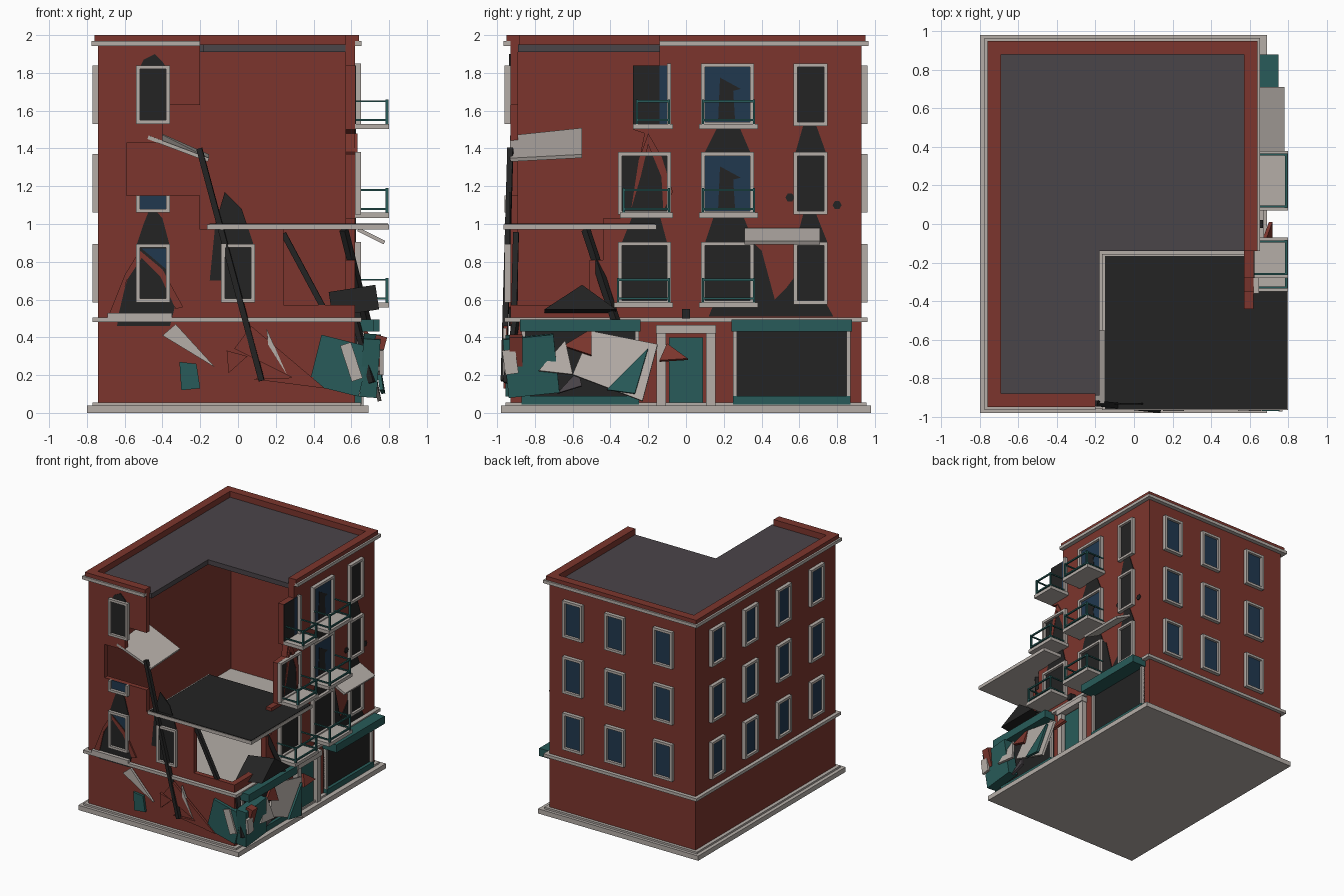
import bpy, bmesh, math
from mathutils import Vector, Matrix

def material(name, rgb):
    m = bpy.data.materials.new(name)
    m.diffuse_color = (*rgb, 1)
    return m

RED = material("brick_red", (0.20, 0.036, 0.026))
WHITE = material("stone_white", (0.46, 0.42, 0.39))
TEAL = material("shop_teal", (0.021, 0.105, 0.10))
BLACK = material("charred_black", (0.017, 0.017, 0.017))
BLUE = material("glass_blue", (0.015, 0.04, 0.078))
GREY = material("roof_grey", (0.068, 0.058, 0.066))

def prism(name, bottom, top, mat):
    """Solid between two matching outlines."""
    bm = bmesh.new()
    a = [bm.verts.new(p) for p in bottom]
    b = [bm.verts.new(p) for p in top]
    n = len(a)
    bm.faces.new(a)
    bm.faces.new(b[::-1])
    for i in range(n):
        bm.faces.new((a[i], b[i], b[(i + 1) % n], a[(i + 1) % n]))
    bmesh.ops.recalc_face_normals(bm, faces=bm.faces[:])
    me = bpy.data.meshes.new(name)
    bm.to_mesh(me)
    bm.free()
    me.materials.append(mat)
    ob = bpy.data.objects.new(name, me)
    bpy.context.collection.objects.link(ob)
    return ob

def slab(name, pts, z0, z1, mat):
    return prism(name, [(x, y, z0) for x, y in pts], [(x, y, z1) for x, y in pts], mat)

def box(name, x0, x1, y0, y1, z0, z1, mat):
    return slab(name, [(x0, y0), (x1, y0), (x1, y1), (x0, y1)], z0, z1, mat)

SIDE = {"front": lambda u, z, d: (u, -0.93 - d, z), "back": lambda u, z, d: (u, 0.93 + d, z),
        "left": lambda u, z, d: (-0.74 - d, u, z), "right": lambda u, z, d: (0.62 + d, u, z)}

def panel(name, side, pts, d0, d1, mat):
    """Outline on a facade, between two distances outward from it."""
    f = SIDE[side]
    return prism(name, [f(u, z, d0) for u, z in pts], [f(u, z, d1) for u, z in pts], mat)

def rect(name, side, u0, u1, z0, z1, d0, d1, mat):
    return panel(name, side, [(u0, z0), (u1, z0), (u1, z1), (u0, z1)], d0, d1, mat)

def shard(name, pts, mat, t=0.012):
    p = [Vector(q) for q in pts]
    n = (p[1] - p[0]).cross(p[2] - p[0]).normalized() * t
    return prism(name, p, [q + n for q in p], mat)

def beam(name, a, b, w, mat):
    a, b = Vector(a), Vector(b)
    q = (b - a).to_track_quat('Z', 'Y')
    c = [q @ Vector((sx * w / 2, sy * w / 2, 0)) for sx, sy in ((-1, -1), (1, -1), (1, 1), (-1, 1))]
    return prism(name, [a + k for k in c], [b + k for k in c], mat)

def tilted_box(name, loc, size, rot, mat):
    ob = box(name, *[s * v / 2 for v in size for s in (-1, 1)], mat)
    ob.location = loc
    ob.rotation_euler = [math.radians(r) for r in rot]

def window(side, u, zc, w=0.18, h=0.31, glass=BLUE, b=0.02):
    u0, u1, z0, z1 = u - w / 2, u + w / 2, zc - h / 2, zc + h / 2
    rect("window_glass", side, u0 + b, u1 - b, z0 + b, z1 - b, 0, 0.009, glass)
    for a, c in ((u0, u0 + b), (u1 - b, u1)):
        rect("window_frame_side", side, a, c, z0, z1, 0, 0.03, WHITE)
    for a, c in ((z0, z0 + b), (z1 - b, z1)):
        rect("window_frame_bar", side, u0 + b, u1 - b, a, c, 0, 0.03, WHITE)

ROWS = (0.74, 1.215, 1.685)

# plinth, ground storey and upper floor
box("plinth", -0.8, 0.69, -0.98, 0.98, 0, 0.04, WHITE)
box("plinth_step", -0.77, 0.65, -0.955, 0.955, 0.04, 0.055, WHITE)
box("ground_storey", -0.74, 0.62, -0.93, 0.93, 0.04, 0.48, RED)
box("band_course", -0.77, 0.655, -0.96, 0.96, 0.48, 0.505, WHITE)

# hollow upper walls, front and right ones broken away at the corner
rect("left_wall", "left", -0.93, 0.93, 0.5, 1.95, -0.05, 0, RED)
rect("back_wall", "back", -0.69, 0.57, 0.5, 1.95, -0.04, 0, RED)
panel("front_wall", "front", [(-0.69, 0.5), (0.57, 0.5), (0.57, 0.57), (0.24, 0.57), (0.24, 0.97),
      (-0.2, 0.97), (-0.2, 1.15), (-0.59, 1.15), (-0.59, 1.43), (-0.4, 1.43), (-0.4, 1.63),
      (-0.2, 1.63), (-0.2, 1.95), (-0.69, 1.95)], -0.04, 0, RED)
panel("right_wall", "right", [(-0.93, 0.5), (0.93, 0.5), (0.93, 1.95), (-0.14, 1.95), (-0.14, 1.84),
      (-0.28, 1.84), (-0.28, 1.5), (-0.22, 1.48), (-0.24, 1.38), (-0.35, 1.37), (-0.35, 1.03),
      (-0.44, 1.03), (-0.44, 0.81), (-0.51, 0.81), (-0.51, 0.57), (-0.93, 0.57)], -0.05, 0, RED)

# roof, cornice and parapet
slab("roof", [(-0.69, -0.89), (-0.18, -0.89), (-0.18, -0.14), (0.57, -0.14), (0.57, 0.89), (-0.69, 0.89)],
     1.91, 1.95, GREY)
for nm, out, inn, z0, z1, m in (("cornice", 0.035, 0, 1.942, 1.968, WHITE), ("parapet", 0.02, -0.05, 1.95, 2.0, RED)):
    for side, a, c in (("front", -0.74 - out, -0.2), ("back", -0.74 - out, 0.62 + out),
                       ("left", -0.93 - inn, 0.93 + inn), ("right", -0.14, 0.93 + inn)):
        rect(nm + "_" + side, side, a, c, z0, z1, inn, out, m)

# sagging storey slab hanging out of the broken corner
box("hanging_slab", -0.165, 0.8, -0.965, -0.155, 0.97, 0.998, WHITE)
box("hanging_slab_top", -0.15, 0.795, -0.96, -0.165, 0.998, 1.003, BLACK)

# intact back and left windows
for z in ROWS:
    for u in (-0.45, 0, 0.39):
        window("back", u, z)
    for u in (-0.66, -0.22, 0.22, 0.66):
        window("left", u, z)

# front windows
for u, z in ((-0.45, ROWS[0]), (0, ROWS[0]), (-0.45, ROWS[2])):
    window("front", u, z, glass=BLACK)
panel("glass_remnant", "front", [(-0.51, 0.87), (-0.38, 0.87), (-0.38, 0.76)], 0.009, 0.012, BLUE)
rect("broken_glass", "front", -0.52, -0.38, 1.08, 1.15, 0, 0.006, BLUE)
rect("broken_sill", "front", -0.54, -0.36, 1.06, 1.08, 0, 0.03, WHITE)
for u in (-0.54, -0.38):
    rect("broken_frame", "front", u, u + 0.02, 1.08, 1.15, 0, 0.03, WHITE)
rect("front_ledge", "front", -0.69, -0.35, 0.505, 0.53, 0, 0.035, WHITE)

# right windows and balconies
for i, z in enumerate(ROWS):
    window("right", 0.66, z, h=0.33, glass=BLACK)
    window("right", 0.22, z, w=0.28, h=0.33, glass=BLUE if i else BLACK)
    if i < 2:
        window("right", -0.22, z, w=0.28, h=0.33, glass=BLACK)
    if i:
        panel("broken_pane", "right", [(0.17, z - 0.14), (0.26, z - 0.14), (0.25, z + 0.02), (0.29, z + 0.03),
              (0.18, z + 0.09)], 0.009, 0.013, BLACK)
    zs = z - 0.155
    for y0, y1 in ((0.07, 0.38), ((-0.38, -0.35, -0.28)[i], -0.07)):
        box("balcony_slab", 0.62, 0.8, y0, y1, zs - 0.028, zs, WHITE)
        for y in (y0 + 0.02, y1 - 0.02):
            box("balcony_post", 0.782, 0.797, y - 0.006, y + 0.006, zs, zs + 0.13, TEAL)
        for h in (0.02, 0.12):
            box("balcony_rail", 0.784, 0.796, y0 + 0.014, y1 - 0.014, zs + h - 0.006, zs + h + 0.006, TEAL)
            for y in (y0 + 0.02, y1 - 0.02):
                box("balcony_side_rail", 0.62, 0.784, y - 0.005, y + 0.005, zs + h - 0.005, zs + h + 0.005, TEAL)
rect("torn_window_void", "right", -0.28, -0.14, 1.53, 1.84, 0, 0.006, BLACK)
rect("torn_window_glass", "right", -0.14, -0.1, 1.53, 1.84, 0, 0.006, BLUE)
rect("torn_window_frame", "right", -0.1, -0.08, 1.52, 1.85, 0, 0.03, WHITE)

# scorch marks and shell craters
SCORCH = {"front": [
    [(-0.64, 0.46), (-0.36, 0.46), (-0.33, 0.58), (-0.4, 0.72), (-0.51, 0.82), (-0.58, 0.72), (-0.63, 0.57)],
    [(-0.54, 0.88), (-0.36, 0.88), (-0.4, 1.03), (-0.46, 1.1), (-0.5, 1.0)],
    [(-0.15, 0.7), (0.09, 0.7), (0.08, 0.9), (0.02, 1.08), (-0.07, 1.17), (-0.12, 1.0)],
    [(-0.52, 1.83), (-0.38, 1.83), (-0.4, 1.86), (-0.44, 1.9), (-0.5, 1.87)]],
  "right": [
    [(0.12, 0.51), (0.78, 0.51), (0.72, 0.62), (0.62, 0.78), (0.53, 0.66), (0.47, 0.6), (0.4, 0.86), (0.3, 0.95)],
    [(0.1, 0.9), (0.36, 0.9), (0.3, 1.05), (0.15, 1.05)], [(0.1, 1.38), (0.34, 1.38), (0.28, 1.52), (0.17, 1.52)],
    [(0.58, 0.9), (0.75, 0.9), (0.69, 1.05), (0.62, 1.05)], [(0.58, 1.38), (0.74, 1.38), (0.69, 1.52), (0.62, 1.52)],
    [(-0.34, 0.9), (-0.1, 0.9), (-0.14, 1.05), (-0.28, 1.05)]]}
for side, shapes in SCORCH.items():
    for pts in shapes:
        panel("scorch", side, pts, 0, 0.006, BLACK)
for u, z in ((0.55, 1.14), (0.8, 1.1)):
    panel("shell_hole", "right", [(u + 0.024 * math.cos(k * math.pi / 3), z + 0.024 * math.sin(k * math.pi / 3))
          for k in range(6)], 0, 0.007, BLACK)
panel("exposed_brick", "front", [(-0.68, 0.53), (-0.6, 0.73), (-0.52, 0.86), (-0.4, 0.76), (-0.29, 0.56),
      (-0.33, 0.55), (-0.41, 0.72), (-0.51, 0.82), (-0.59, 0.7), (-0.63, 0.53)], 0, 0.012, RED)
panel("exposed_brick", "right", [(-0.29, 1.08), (-0.25, 1.34), (-0.2, 1.48), (-0.13, 1.36), (-0.07, 1.17),
      (-0.12, 1.07), (-0.13, 1.25), (-0.2, 1.42), (-0.24, 1.25)], 0, 0.012, RED)

# shopfronts and entrance
for s in (-1, 1):
    a, b = sorted((s * 0.25, s * 0.87))
    rect("shop_window", "right", a, b, 0.09, 0.43, 0, 0.009, BLACK)
    rect("shop_base", "right", a, b, 0.045, 0.09, 0, 0.035, TEAL)
    for u in (a, b - 0.02):
        rect("shop_frame", "right", u, u + 0.02, 0.09, 0.43, 0, 0.03, WHITE)
    panel("shop_sign", "right", [(a - 0.01, 0.43), (b + 0.01, 0.43), (b + 0.01, 0.495), (a - 0.01, 0.495)],
          0, 0.13 if s > 0 else 0.1, TEAL)
    c, d = sorted((s * 0.105, s * 0.155))
    rect("door_post", "right", c, d, 0.04, 0.43, 0, 0.045, WHITE)
rect("door_lintel", "right", -0.16, 0.16, 0.42, 0.465, 0, 0.055, WHITE)
rect("door", "right", -0.09, 0.09, 0.055, 0.4, 0, 0.02, TEAL)
rect("wall_lamp", "right", -0.02, 0.02, 0.5, 0.55, 0, 0.05, BLACK)

# charred beams
beam("front_beam", (-0.205, -0.93, 1.4), (0.125, -0.965, 0.17), 0.03, BLACK)
beam("middle_beam", (0.24, -0.9, 0.95), (0.45, -0.91, 0.56), 0.03, BLACK)
beam("corner_beam", (0.56, -0.53, 0.97), (0.69, -0.36, 0.45), 0.035, BLACK)
beam("fallen_beam", (0.62, -0.9, 0.5), (0.71, -0.95, 0.16), 0.03, BLACK)

# loose boards and fallen masonry
shard("torn_board", [(-0.48, -0.93, 1.45), (-0.16, -0.93, 1.33), (-0.16, -0.55, 1.35), (-0.48, -0.55, 1.49)], WHITE, 0.02)
shard("fallen_lintel", [(0.64, 0.31, 0.98), (0.64, 0.71, 0.98), (0.78, 0.71, 0.91), (0.78, 0.31, 0.91)], WHITE, 0.02)
shard("rubble_pile", [(0.5, -0.75, 0.51), (0.5, -0.37, 0.51), (0.48, -0.55, 0.64)], BLACK, 0.25)
for nm, m, d, pts in (
        ("plaster_shard", WHITE, 0.02, [(-0.4, 0.41), (-0.33, 0.47), (-0.12, 0.24)]),
        ("teal_shard", TEAL, 0.01, [(-0.31, 0.27), (-0.22, 0.26), (-0.2, 0.13), (-0.3, 0.12)]),
        ("brick_shard", RED, 0.025, [(-0.02, 0.34), (0.07, 0.46), (0.46, 0.13), (0.38, 0.14)]),
        ("plaster_shard", WHITE, 0.03, [(0.15, 0.45), (0.16, 0.36), (0.26, 0.2)]),
        ("brick_shard", RED, 0.015, [(-0.06, 0.33), (0.05, 0.3), (-0.05, 0.21)]),
        ("brick_shard", RED, 0.02, [(0.07, 0.18), (0.4, 0.19), (0.38, 0.14)])):
    panel(nm, "front", pts, d - 0.01, d + 0.01, m)
for nm, m, pts in (
        ("fallen_panel", WHITE, [(0.7, -0.6, 0.2), (0.74, -0.23, 0.06), (0.68, -0.15, 0.36), (0.66, -0.5, 0.43)]),
        ("teal_splinter", TEAL, [(0.75, -0.42, 0.12), (0.76, -0.27, 0.1), (0.72, -0.2, 0.34)]),
        ("plaster_splinter", WHITE, [(0.74, -0.78, 0.22), (0.74, -0.6, 0.2), (0.7, -0.64, 0.38)]),
        ("brick_splinter", RED, [(0.7, -0.65, 0.35), (0.71, -0.5, 0.3), (0.66, -0.5, 0.44)]),
        ("grey_splinter", GREY, [(0.68, -0.68, 0.1), (0.68, -0.55, 0.14), (0.66, -0.57, 0.22)]),
        ("brick_splinter", RED, [(0.7, -0.14, 0.27), (0.7, 0.01, 0.28), (0.66, -0.1, 0.36)])):
    shard(nm, pts, m, 0.02)
tilted_box("fallen_sign_front", (0.54, -0.935, 0.25), (0.27, 0.04, 0.27), (0, 14, 0), TEAL)
tilted_box("fallen_sign_side", (0.7, -0.82, 0.25), (0.09, 0.27, 0.31), (6, 4, 0), TEAL)
tilted_box("corner_plaster", (0.6, -0.96, 0.27), (0.06, 0.02, 0.2), (0, -18, 0), WHITE)
tilted_box("corner_plaster_side", (0.76, -0.93, 0.27), (0.02, 0.07, 0.13), (8, 0, 0), WHITE)
tilted_box("corner_brick", (0.74, -0.9, 0.33), (0.06, 0.07, 0.16), (0, 15, 0), RED)
